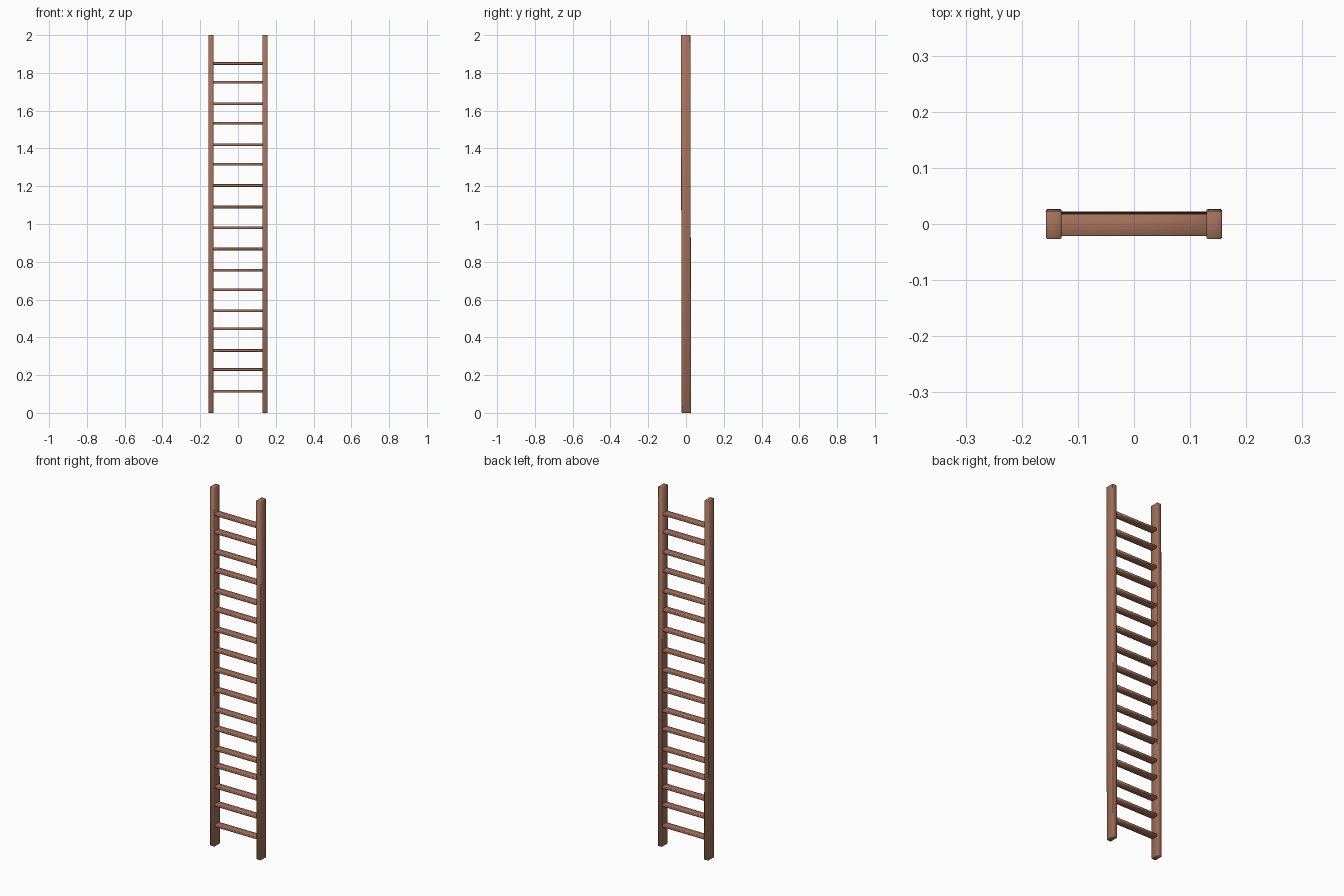
import bpy, math
from mathutils import Matrix

cube = bpy.data.objects.get("Cube")
if cube:
    bpy.data.objects.remove(cube, do_unlink=True)

wood = bpy.data.materials.new("brown wood")
wood.use_nodes = True
COLOUR = (0.37, 0.165, 0.105, 1)
wood.diffuse_color = COLOUR
wood.node_tree.nodes["Principled BSDF"].inputs["Base Color"].default_value = COLOUR

# The ladder leans very slightly forward, about its middle
LEAN = Matrix.Translation((0, 0, 1)) @ Matrix.Rotation(math.radians(0.12), 4, "X")


def beam(name, x, z, size, bevel):
    """Wooden bar with softened edges, placed in the leaning frame."""
    bpy.ops.mesh.primitive_cube_add(size=1)
    ob = bpy.context.object
    ob.name = name
    ob.data.transform(Matrix.Diagonal((*size, 1)))
    ob.data.transform(LEAN @ Matrix.Translation((x, 0, z - 1)))
    ob.data.materials.append(wood)
    mod = ob.modifiers.new("soft edges", "BEVEL")
    mod.width = bevel
    mod.segments = 1
    bpy.ops.object.modifier_apply(modifier=mod.name)
    bpy.ops.object.shade_smooth_by_angle(angle=math.radians(50))


# Side rails
for side, name in ((1, "left_rail"), (-1, "right_rail")):
    beam(name, side * 0.143, 1, (0.027, 0.05, 2), 0.002)

# Flat rungs, spaced slightly unevenly by hand
heights = (0.115, 0.23, 0.33, 0.445, 0.54, 0.652, 0.756, 0.868, 0.98,
           1.09, 1.204, 1.316, 1.42, 1.534, 1.637, 1.75, 1.85)
for i, z in enumerate(heights):
    beam(f"rung_{i + 1}", 0, z, (0.27, 0.04, 0.014), 0.002)
